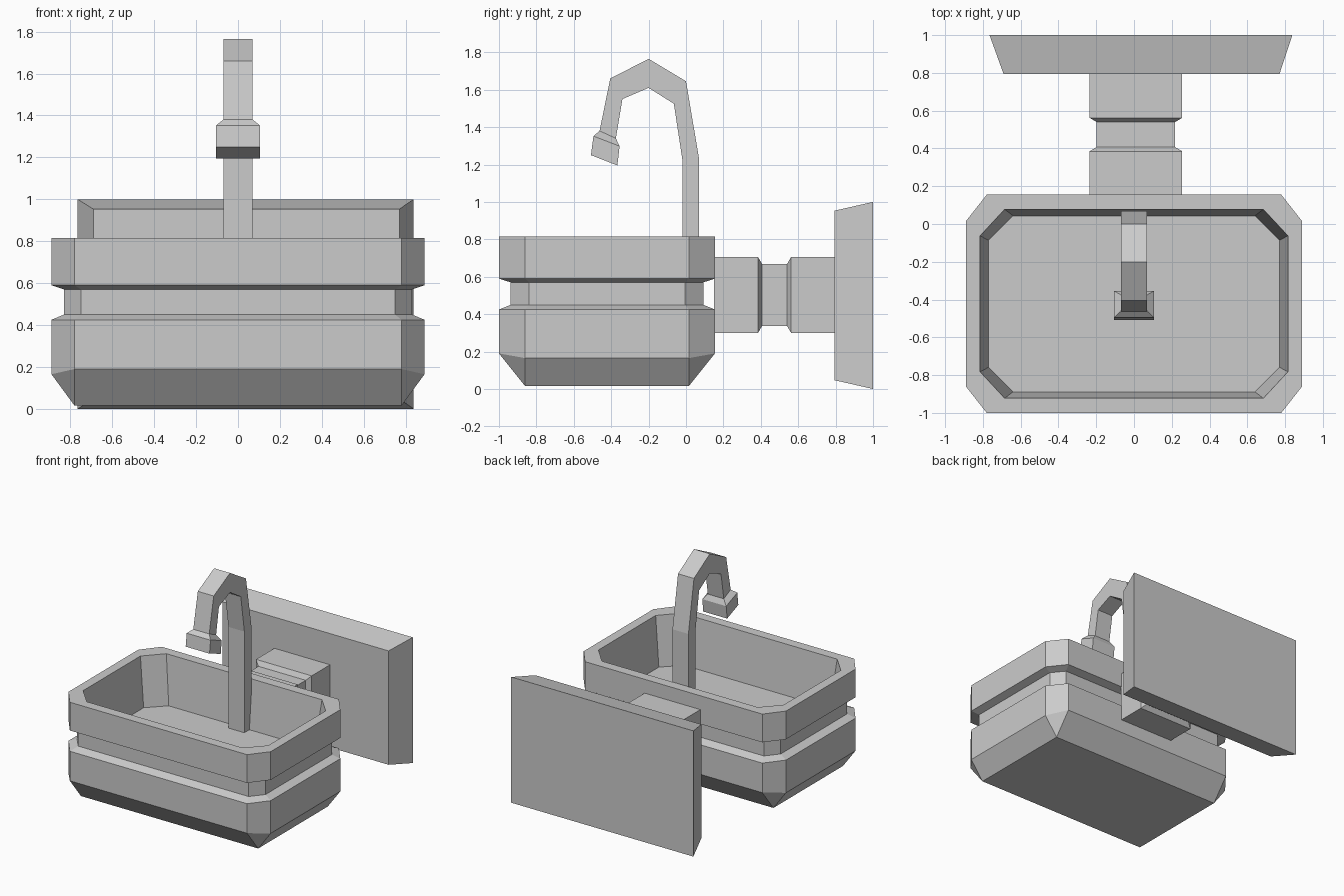
import bpy
import bmesh

if "Cube" in bpy.data.objects:
    bpy.data.objects.remove(bpy.data.objects["Cube"])

grey = bpy.data.materials.new("light_grey")
grey.use_nodes = True
colour = (0.6, 0.6, 0.6, 1)
grey.diffuse_color = colour
grey.node_tree.nodes["Principled BSDF"].inputs["Base Color"].default_value = colour


def loft(name, rings):
    """Skin a list of matching rings and cap both ends."""
    bm = bmesh.new()
    loops = [[bm.verts.new(p) for p in ring] for ring in rings]
    n = len(loops[0])
    for a, b in zip(loops, loops[1:]):
        for i in range(n):
            j = (i + 1) % n
            bm.faces.new((a[i], a[j], b[j], b[i]))
    bm.faces.new(loops[0])
    bm.faces.new(loops[-1])
    bmesh.ops.remove_doubles(bm, verts=bm.verts, dist=0.0005)
    bmesh.ops.recalc_face_normals(bm, faces=bm.faces)
    mesh = bpy.data.meshes.new(name)
    bm.to_mesh(mesh)
    bm.free()
    mesh.materials.append(grey)
    obj = bpy.data.objects.new(name, mesh)
    bpy.context.collection.objects.link(obj)
    return obj


def octagon(hx, hy, cut_x, cut_y, z, side_z=None):
    """Chamfered rectangle; the side corners may sit at another height."""
    cy = -0.4225
    s = z if side_z is None else side_z
    fx, fy = hx - cut_x, hy - cut_y
    return [(fx, cy - hy, z), (hx, cy - fy, s), (hx, cy + fy, s), (fx, cy + hy, z),
            (-fx, cy + hy, z), (-hx, cy + fy, s), (-hx, cy - fy, s), (-fx, cy - hy, z)]


def upright_rect(x0, x1, z0, z1, y):
    return [(x0, y, z0), (x1, y, z0), (x1, y, z1), (x0, y, z1)]


# Basin: bevelled foot, waist groove, rim and hollow bowl
outer = (0.89, 0.5775, 0.11, 0.14)
waist = (0.83, 0.515, 0.08, 0.098)
loft("basin", [
    octagon(0.78, 0.4375, 0, 0, 0.015),
    octagon(*outer, 0.19, 0.165),
    octagon(*outer, 0.425),
    octagon(*waist, 0.45),
    octagon(*waist, 0.57),
    octagon(*outer, 0.59),
    octagon(*outer, 0.815),
    octagon(0.815, 0.5, 0.13, 0.14, 0.815),
    octagon(0.77, 0.466, 0.13, 0.13, 0.425),
])

# Wall bracket with a groove round it
bracket = []
for y, inset in ((0.15, 0), (0.385, 0), (0.407, 0.037), (0.54, 0.037), (0.562, 0), (0.8, 0)):
    bracket.append(upright_rect(-0.235 + inset, 0.255 - inset, 0.3 + inset, 0.705 - inset, y))
loft("wall_bracket", bracket)

# Tapered wall plate
loft("wall_plate", [upright_rect(-0.69, 0.77, 0.047, 0.953, 0.793),
                    upright_rect(-0.765, 0.838, 0, 1, 1)])

# Faucet: bent spout ending in a wider nozzle, as (outer yz, inner yz, half width)
spout = [
    ((0.07, 0.42), (-0.02, 0.42), 0.07),
    ((0.07, 1.23), (-0.02, 1.23), 0.07),
    ((0, 1.645), (-0.065, 1.525), 0.07),
    ((-0.2, 1.765), (-0.2, 1.61), 0.07),
    ((-0.405, 1.66), (-0.34, 1.55), 0.07),
    ((-0.462, 1.38), (-0.375, 1.34), 0.07),
    ((-0.495, 1.352), (-0.355, 1.298), 0.105),
    ((-0.508, 1.25), (-0.367, 1.195), 0.105),
]
loft("faucet", [[(-w, *o), (w, *o), (w, *i), (-w, *i)] for o, i, w in spout])
